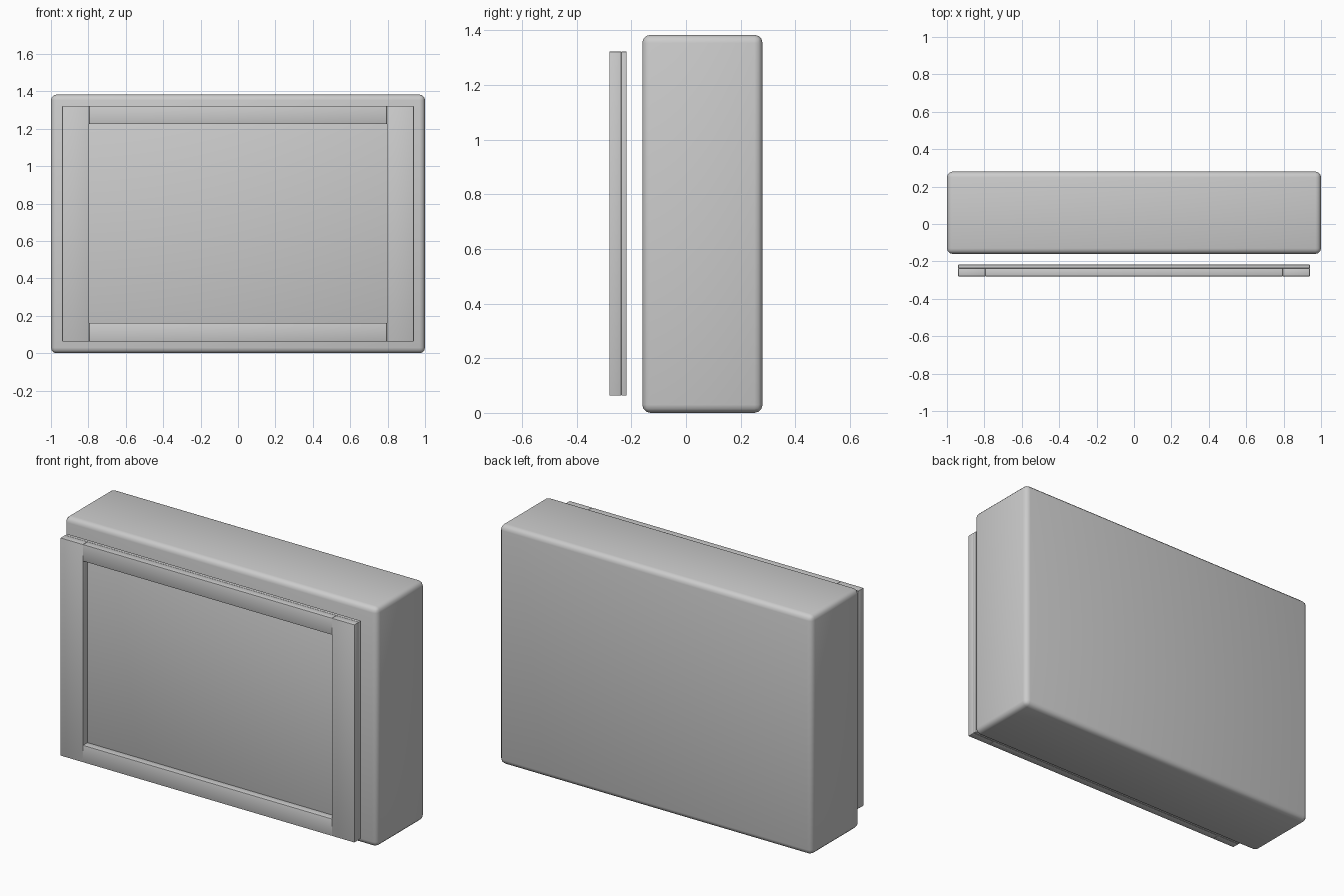
import bpy

if "Cube" in bpy.data.objects:
    bpy.data.objects.remove(bpy.data.objects["Cube"])


def box(name, x, y, z, bevel, segments):
    """Bevelled box from (min, max) ranges on each axis."""
    bpy.ops.mesh.primitive_cube_add(size=1, location=[(a + b) / 2 for a, b in (x, y, z)])
    ob = bpy.context.object
    ob.name = name
    ob.scale = [b - a for a, b in (x, y, z)]
    bpy.ops.object.transform_apply(location=False, rotation=False, scale=True)
    mod = ob.modifiers.new("Bevel", 'BEVEL')
    mod.width = bevel
    mod.segments = segments
    bpy.ops.object.modifier_apply(modifier=mod.name)
    bpy.ops.object.shade_smooth_by_angle()
    return ob


# Main cabinet box
box("cabinet_body", (-1, 1), (-0.16, 0.28), (0, 1.383), 0.03, 3)

# Thin door panel standing just off the cabinet front
box("door_panel", (-0.94, 0.94), (-0.237, -0.217), (0.063, 1.322), 0.003, 2)

# Upright frame members
for side, s in (("left", -1), ("right", 1)):
    box(f"door_stile_{side}", sorted((s * 0.796, s * 0.94)), (-0.28, -0.237), (0.063, 1.322), 0.003, 2)

# Horizontal frame members between the uprights
for name, z in (("bottom", (0.063, 0.162)), ("top", (1.225, 1.322))):
    box(f"door_rail_{name}", (-0.796, 0.796), (-0.28, -0.237), z, 0.003, 2)
